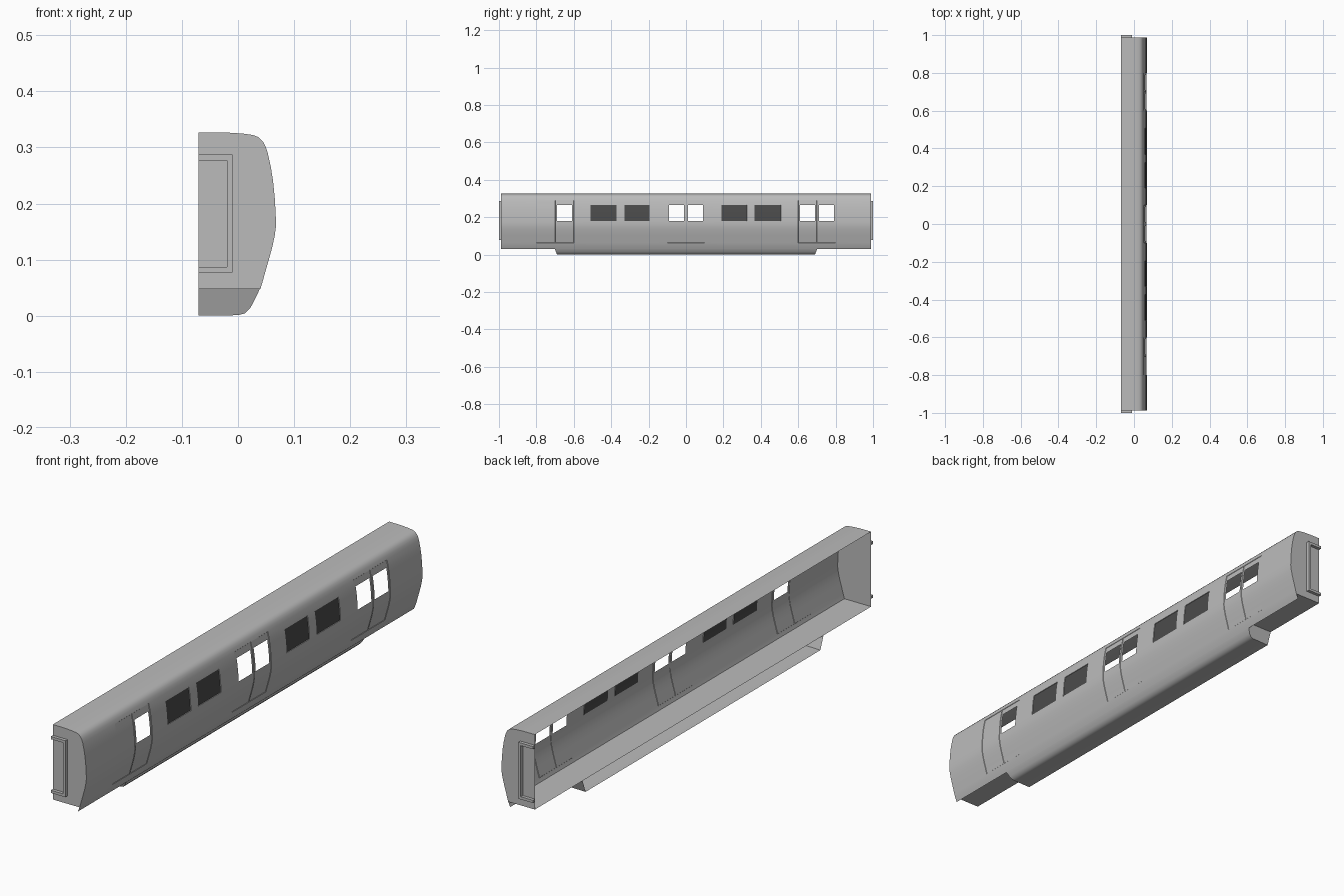
import bpy, bmesh

if "Cube" in bpy.data.objects:
    bpy.data.objects.remove(bpy.data.objects["Cube"])

def material(name, v):
    m = bpy.data.materials.new(name)
    m.diffuse_color = (v, v, v, 1)
    m.use_nodes = True
    m.node_tree.nodes["Principled BSDF"].inputs["Base Color"].default_value = m.diffuse_color
    return m

GREY = material("body grey", 0.5)
DARK = material("dark glass", 0.07)

CUT = -0.07      # open lengthwise cut plane
END = 0.988      # end wall position
FLOOR = 0.048

# Half cross-section (x, z), roof to skirt
PROFILE = [(CUT, .327), (-.02, .3265), (.01, .3245), (.027, .322), (.037, .318),
           (.044, .311), (.049, .302), (.053, .29), (.0585, .265), (.0625, .24),
           (.0655, .21), (.0672, .18), (.0677, .16), (.0655, .143), (.061, .122),
           (.055, .1), (.05, .083), (.0445, .063), (.04, FLOOR), (.032, .03)]
BELLY = [(.039, FLOOR), (.030, .029), (.022, .014), (.012, .004), (0, .001), (CUT, 0)]

DOORS = (-.7, 0, .7)
GLASS = [(-.51, -.372), (-.33, -.195), (.19, .325), (.367, .507)]
LEAVES = [(c + a, c + b) for c in DOORS for a, b in ((-.1, 0), (0, .1))]
HOLES = [(a + .01, b - .01) for a, b in LEAVES][1:]   # first leaf has no opening


def finish(bm, name, mats=(GREY,), smooth=True):
    me = bpy.data.meshes.new(name)
    bm.to_mesh(me)
    bm.free()
    ob = bpy.data.objects.new(name, me)
    bpy.context.collection.objects.link(ob)
    for m in mats:
        me.materials.append(m)
    if smooth:
        bpy.ops.object.select_all(action='DESELECT')
        ob.select_set(True)
        bpy.context.view_layer.objects.active = ob
        bpy.ops.object.shade_smooth_by_angle(angle=0.6)
    return ob


def loft(bm, columns):
    grid = [[bm.verts.new(p) for p in col] for col in columns]
    for a, b in zip(grid, grid[1:]):
        for i in range(len(a) - 1):
            bm.faces.new((a[i], a[i + 1], b[i + 1], b[i]))


def faces_in(bm, span, z0, z1):
    found = []
    for f in bm.faces:
        c = f.calc_center_median()
        if span[0] < c.y < span[1] and z0 < c.z < z1:
            found.append(f)
    return found


# Roof and side shell, gridded at the door and window edges
bm = bmesh.new()
ys = sorted({round(v, 4) for s in GLASS + LEAVES + HOLES for v in s} | {-END, END})
loft(bm, [[(x, y, z) for x, z in PROFILE] for y in ys])
bm.normal_update()
openings = [f for s in HOLES for f in faces_in(bm, s, .18, .265)]
bmesh.ops.delete(bm, geom=openings, context='FACES')
leaf_faces = [faces_in(bm, s, .063, .29) for s in LEAVES]
glass_faces = [faces_in(bm, s, .18, .265) for s in GLASS]
# Shallow recessed door leaves
for fs in leaf_faces:
    bmesh.ops.inset_region(bm, faces=fs, use_boundary=False, use_even_offset=True,
                           thickness=.001, depth=-.0015)
# Recessed dark panes
for fs in glass_faces:
    bmesh.ops.inset_region(bm, faces=fs, use_boundary=False, use_even_offset=True,
                           thickness=.0005, depth=-.002)
    for f in fs:
        f.material_index = 1
finish(bm, "side_shell", (GREY, DARK))

# Floor
bm = bmesh.new()
loft(bm, [[(.04, y, FLOOR), (CUT, y, FLOOR)] for y in (-END, END)])
finish(bm, "floor", smooth=False)

# Underbody trough with sloped ends
bm = bmesh.new()
def slope(z):
    return .69 + .018 * z / FLOOR
loft(bm, [[(x, s * slope(z), z) for x, z in BELLY] for s in (-1, 1)])
for s in (-1, 1):
    pts = BELLY + [(CUT, FLOOR)]
    if s > 0:
        pts = pts[::-1]
    bm.faces.new([bm.verts.new((x, s * slope(z), z)) for x, z in pts])
finish(bm, "underbody")

# End walls and gangway frames
U = [(CUT, .287), (-.01, .287), (-.01, .077), (CUT, .077),
     (CUT, .087), (-.02, .087), (-.02, .277), (CUT, .277)]
for s, tag in ((-1, "front"), (1, "back")):
    bm = bmesh.new()
    pts = PROFILE[:-1] + [(CUT, FLOOR)]
    if s < 0:
        pts = pts[::-1]
    f = bm.faces.new([bm.verts.new((x, s * END, z)) for x, z in pts])
    f.normal_update()
    if f.normal.y * s < 0:
        f.normal_flip()
    finish(bm, tag + "_end_wall", smooth=False)

    bm = bmesh.new()
    f = bm.faces.new([bm.verts.new((x, s * END, z)) for x, z in U])
    ext = bmesh.ops.extrude_face_region(bm, geom=[f])
    moved = [v for v in ext["geom"] if isinstance(v, bmesh.types.BMVert)]
    bmesh.ops.translate(bm, verts=moved, vec=(0, s * (1 - END), 0))
    bmesh.ops.recalc_face_normals(bm, faces=bm.faces)
    finish(bm, tag + "_gangway_frame", smooth=False)
